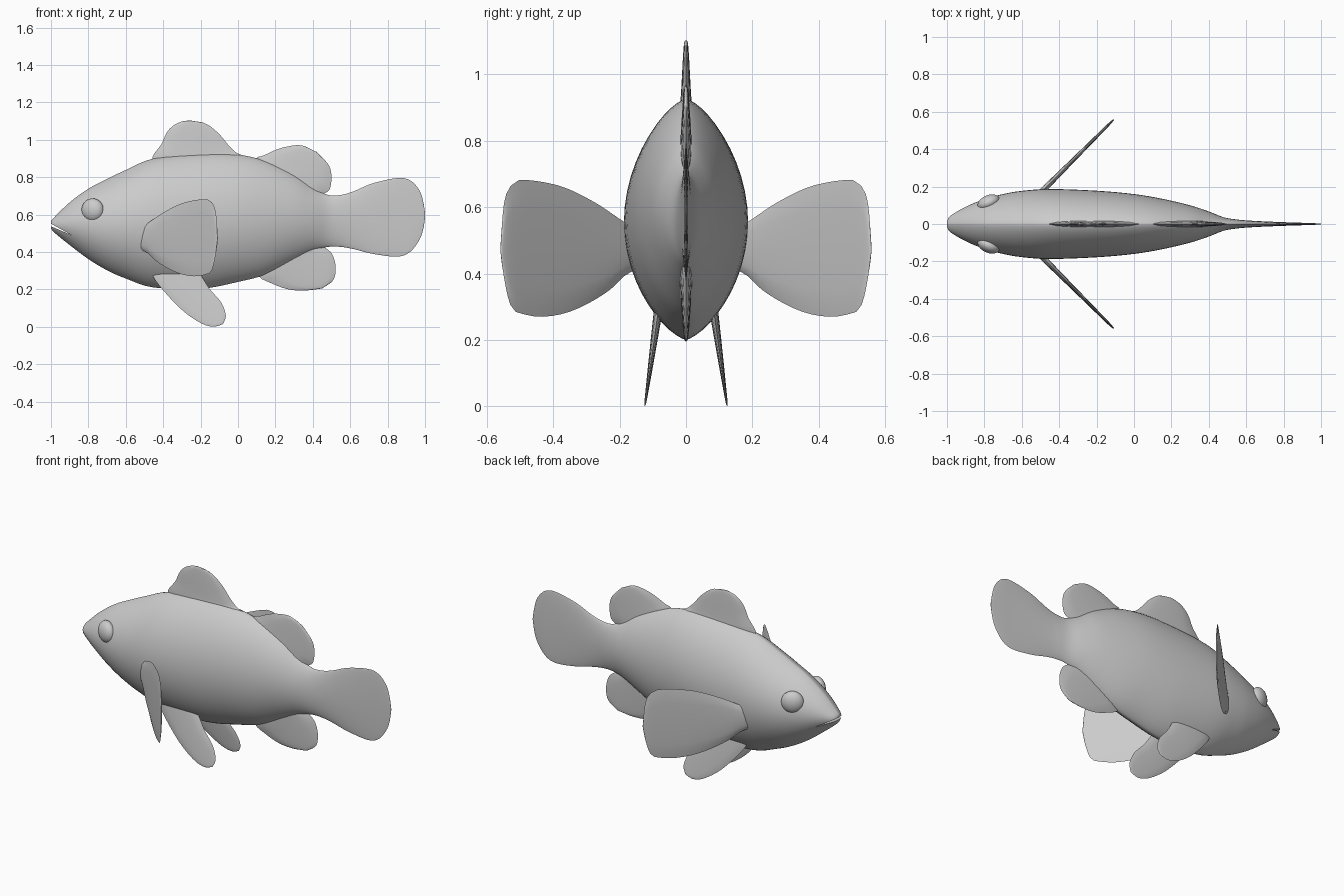
import bpy, bmesh, math
from mathutils import Vector

if "Cube" in bpy.data.objects:
    bpy.data.objects.remove(bpy.data.objects["Cube"])


def spline(points, k):
    """Catmull-Rom curve through points of any dimension, k steps per span."""
    p = [Vector(q) for q in points]
    p = [2 * p[0] - p[1]] + p + [2 * p[-1] - p[-2]]
    out = []
    for i in range(1, len(p) - 2):
        a, b, c, d = p[i - 1:i + 3]
        for j in range(k):
            t = j / k
            out.append(0.5 * (2 * b + (c - a) * t + (2 * a - 5 * b + 4 * c - d) * t * t
                              + (3 * b - a - 3 * c + d) * t ** 3))
    return out + [p[-2]]


def resample(pts, n):
    """n + 1 points evenly spaced along a polyline."""
    run = [0.0]
    for a, b in zip(pts, pts[1:]):
        run.append(run[-1] + (b - a).length)
    out, j = [], 0
    for i in range(n + 1):
        d = run[-1] * i / n
        while j < len(pts) - 2 and run[j + 1] < d:
            j += 1
        out.append(pts[j].lerp(pts[j + 1], (d - run[j]) / max(run[j + 1] - run[j], 1e-9)))
    return out


def loft(name, rings, angle=40):
    """Skin closed rings, cap the ends, merge and shade smooth."""
    bm = bmesh.new()
    rows = [[bm.verts.new(c) for c in ring] for ring in rings]
    n = len(rows[0])
    for a, b in zip(rows, rows[1:]):
        for i in range(n):
            bm.faces.new((a[i], a[(i + 1) % n], b[(i + 1) % n], b[i]))
    bm.faces.new(rows[0])
    bm.faces.new(rows[-1])
    bmesh.ops.remove_doubles(bm, verts=bm.verts, dist=0.0004)
    bmesh.ops.recalc_face_normals(bm, faces=bm.faces)
    me = bpy.data.meshes.new(name)
    bm.to_mesh(me)
    bm.free()
    ob = bpy.data.objects.new(name, me)
    bpy.context.collection.objects.link(ob)
    smooth(ob, angle)
    return ob


def smooth(ob, angle):
    bpy.ops.object.select_all(action='DESELECT')
    ob.select_set(True)
    bpy.context.view_layer.objects.active = ob
    bpy.ops.object.shade_smooth_by_angle(angle=math.radians(angle))


def mirror(ob):
    m = ob.modifiers.new("mirror", 'MIRROR')
    m.use_axis = (False, True, False)


def fin(name, lead, trail, thick, place, n=22, m=10):
    """Lens-section blade between two x-z edge curves that meet at the tip."""
    A, B = resample(spline(lead, 5), n), resample(spline(trail, 5), n)
    rings = []
    for i, (a, b) in enumerate(zip(A, B)):
        h = thick * (1 - 0.85 * i / n)
        ring = []
        for j in range(2 * m):
            s = j / m if j <= m else 2 - j / m
            w = h * math.sqrt(max(0, 4 * s * (1 - s))) * (1 if j <= m else -1)
            q = a.lerp(b, s)
            ring.append(place(q.x, q.y, w if i < n else 0))
        rings.append(ring)
    return loft(name, rings, 60)


# body flowing into the tail fin: x, top, bottom, half width
profile = [(-1, .565, .525, .018), (-.98, .588, .502, .045), (-.9, .665, .437, .092),
           (-.8, .738, .362, .133), (-.7, .79, .302, .16), (-.6, .838, .258, .177),
           (-.45, .9, .21, .187), (-.2, .925, .203, .178), (0, .92, .24, .16),
           (.15, .885, .28, .135), (.3, .815, .355, .1), (.4, .745, .405, .067),
           (.48, .705, .427, .036), (.55, .705, .427, .024), (.62, .725, .415, .018),
           (.72, .767, .39, .013), (.85, .795, .375, .008), (.92, .783, .4, .006),
           (.97, .73, .465, .004), (.99, .67, .52, .003), (1, .61, .58, .002)]
rings = []
for x, top, bot, w in spline(profile, 4):
    c, h = (top + bot) / 2, (top - bot) / 2
    ring = []
    for i in range(48):
        t = 2 * math.pi * i / 48
        s = math.sin(t)
        ring.append((x, math.copysign(w * abs(s) ** 1.4, s), c + h * math.cos(t)))
    rings.append(ring)
body = loft("body_and_tail", rings)

# mouth slit cut by a thin wedge
wedge = [(-1.03, .568), (-1.03, .55), (-.89, .49)]
cutter = loft("mouth_cutter", [[(x, y, z) for x, z in wedge] for y in (-.2, .2)])
cut = body.modifiers.new("mouth", 'BOOLEAN')
cut.operation = 'DIFFERENCE'
cut.solver = 'EXACT'
cut.object = cutter
bpy.context.view_layer.objects.active = body
bpy.ops.object.modifier_apply(modifier="mouth")
bpy.data.objects.remove(cutter)
smooth(body, 40)


# fins on the centre line
def centre(x, z, w):
    return (x, w, z)


fin("front_dorsal_fin",
    [(-.42, .83), (-.46, .9), (-.41, .975), (-.38, 1.04), (-.34, 1.08), (-.29, 1.1), (-.25, 1.102)],
    [(.02, .83), (.07, .9), (0, .925), (-.05, .97), (-.1, 1.03), (-.17, 1.085), (-.25, 1.102)],
    .022, centre)
fin("rear_dorsal_fin",
    [(.12, .8), (.09, .893), (.14, .917), (.2, .945), (.26, .963), (.34, .97), (.42, .935)],
    [(.42, .68), (.465, .715), (.49, .735), (.5, .8), (.485, .865), (.42, .935)],
    .02, centre)
fin("anal_fin",
    [(.15, .36), (.11, .275), (.18, .232), (.27, .2), (.36, .194), (.45, .205)],
    [(.42, .44), (.47, .42), (.505, .385), (.522, .32), (.51, .25), (.45, .205)],
    .02, centre)

# side fins swept back at 45 degrees
r = math.sqrt(0.5)
mirror(fin("pectoral_fin",
           [(-.53, .54), (-.49, .55), (-.4, .61), (-.3, .66), (-.2, .681), (-.15, .675),
            (-.12, .62), (-.108, .47)],
           [(-.53, .41), (-.49, .4), (-.43, .345), (-.33, .29), (-.24, .27), (-.17, .28),
            (-.14, .3), (-.12, .38), (-.108, .47)],
           .017, lambda x, z, w: (x - w * r, x + .667 + w * r, z)))

# belly fins splayed slightly outward
mirror(fin("pelvic_fin",
           [(-.46, .31), (-.455, .27), (-.4, .195), (-.3, .09), (-.2, .02), (-.13, 0), (-.08, .015)],
           [(-.22, .31), (-.185, .255), (-.15, .2), (-.09, .13), (-.065, .06), (-.08, .015)],
           .014, lambda x, z, w: (x, .124 - .14 * z + w, z)))

# bulging eyes
bpy.ops.mesh.primitive_uv_sphere_add(segments=24, ring_count=16, radius=1)
eye = bpy.context.object
eye.name = "eye"
for v in eye.data.vertices:
    x, y, z = v.co.x * .063, v.co.y * .04, v.co.z * .063
    a = math.radians(24)
    v.co = (-.777 + x * math.cos(a) - y * math.sin(a), .114 + x * math.sin(a) + y * math.cos(a), .623 + z)
smooth(eye, 60)
mirror(eye)
